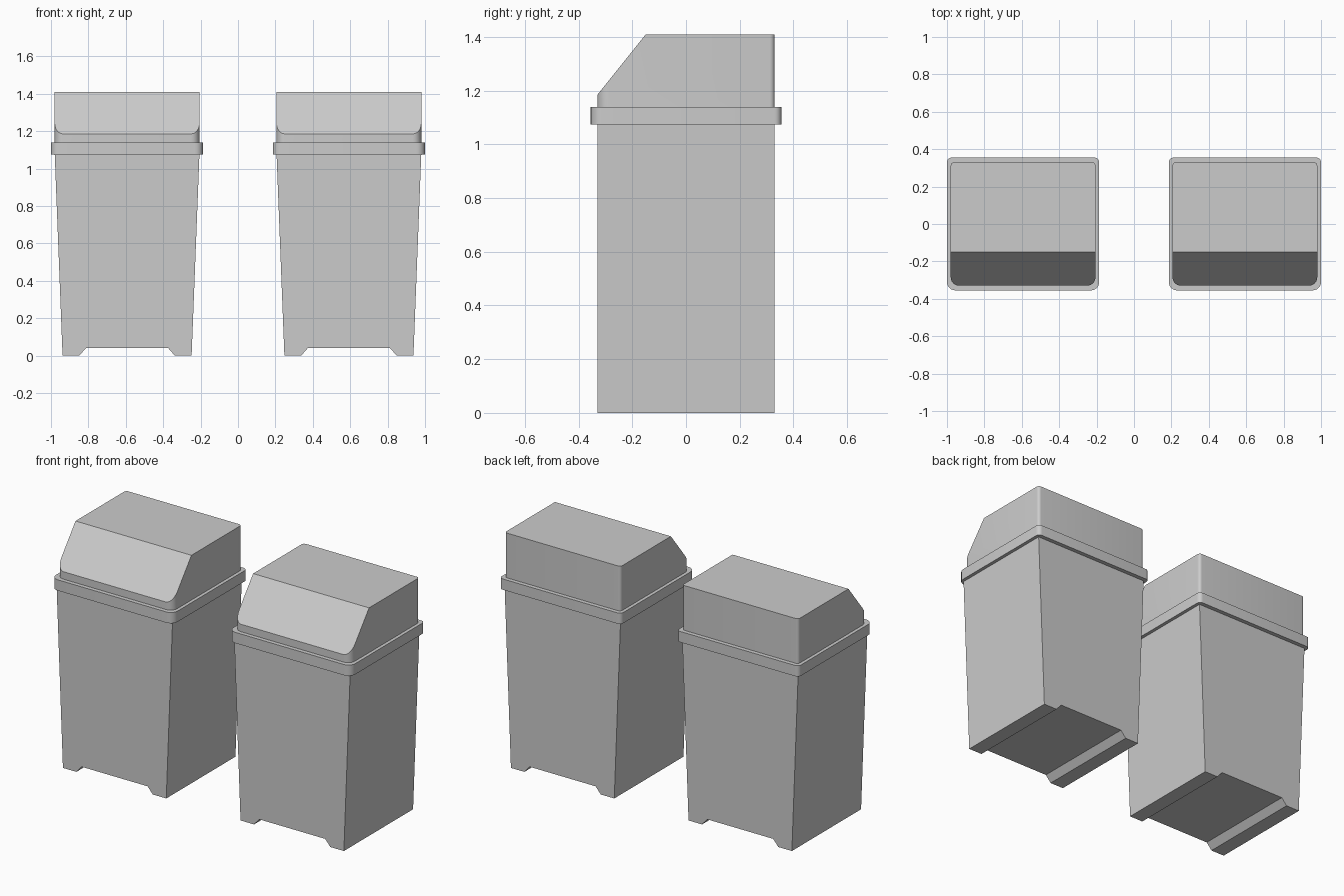
import bpy, bmesh
from math import cos, sin, pi, radians
from mathutils import Vector

if "Cube" in bpy.data.objects:
    bpy.data.objects.remove(bpy.data.objects["Cube"])


def rounded_rect(hx, hy, r_front, r_back, steps=6):
    """Counter-clockwise outline with separate front (-y) and back (+y) corner radii."""
    pts = []
    corners = [(1, 1, r_back), (-1, 1, r_back), (-1, -1, r_front), (1, -1, r_front)]
    for q, (sx, sy, r) in enumerate(corners):
        for i in range(steps + 1):
            a = (q + i / steps) * pi / 2
            pts.append((sx * (hx - r) + r * cos(a), sy * (hy - r) + r * sin(a)))
    return pts


def prism(points, offset):
    """Closed solid from a flat outline swept by an offset."""
    bm = bmesh.new()
    base = bm.faces.new([bm.verts.new(p) for p in points])
    ext = bmesh.ops.extrude_face_region(bm, geom=[base], use_keep_orig=True)
    verts = [g for g in ext["geom"] if isinstance(g, bmesh.types.BMVert)]
    bmesh.ops.translate(bm, verts=verts, vec=offset)
    bmesh.ops.recalc_face_normals(bm, faces=bm.faces)
    return bm


def finish(name, bm, x, smooth=False):
    bmesh.ops.recalc_face_normals(bm, faces=bm.faces)
    mesh = bpy.data.meshes.new(name)
    bm.to_mesh(mesh)
    bm.free()
    obj = bpy.data.objects.new(name, mesh)
    obj.location.x = x
    bpy.context.collection.objects.link(obj)
    if smooth:
        bpy.ops.object.select_all(action='DESELECT')
        obj.select_set(True)
        bpy.context.view_layer.objects.active = obj
        bpy.ops.object.shade_smooth_by_angle(angle=radians(30))


def build_bin(side, x):
    # Tapered body with a channel between two feet, swept front to back
    half = [(0.22, 0.04), (0.255, 0.0), (0.345, 0.0), (0.387, 1.08)]
    outline = half + [(-px, pz) for px, pz in reversed(half)]
    body = prism([(px, -0.33, pz) for px, pz in outline], (0, 0.66, 0))
    finish(side + "_bin_body", body, x)

    # Rim collar
    rim = prism([(px, py, 1.075) for px, py in rounded_rect(0.407, 0.355, 0.045, 0.025)],
                (0, 0, 0.065))
    finish(side + "_bin_rim", rim, x, True)

    # Lid with the front sliced off at a slope
    lid = prism([(px, py, 1.13) for px, py in rounded_rect(0.387, 0.33, 0.045, 0.018)],
                (0, 0, 0.28))
    cut = bmesh.ops.bisect_plane(lid, geom=lid.verts[:] + lid.edges[:] + lid.faces[:],
                                 plane_co=Vector((0, -0.15, 1.41)),
                                 plane_no=Vector((0, -0.225, 0.18)), clear_outer=True)
    edges = [g for g in cut["geom_cut"] if isinstance(g, bmesh.types.BMEdge)]
    bmesh.ops.contextual_create(lid, geom=edges)
    finish(side + "_bin_lid", lid, x, True)


for side, x in (("left", -0.593), ("right", 0.593)):
    build_bin(side, x)
